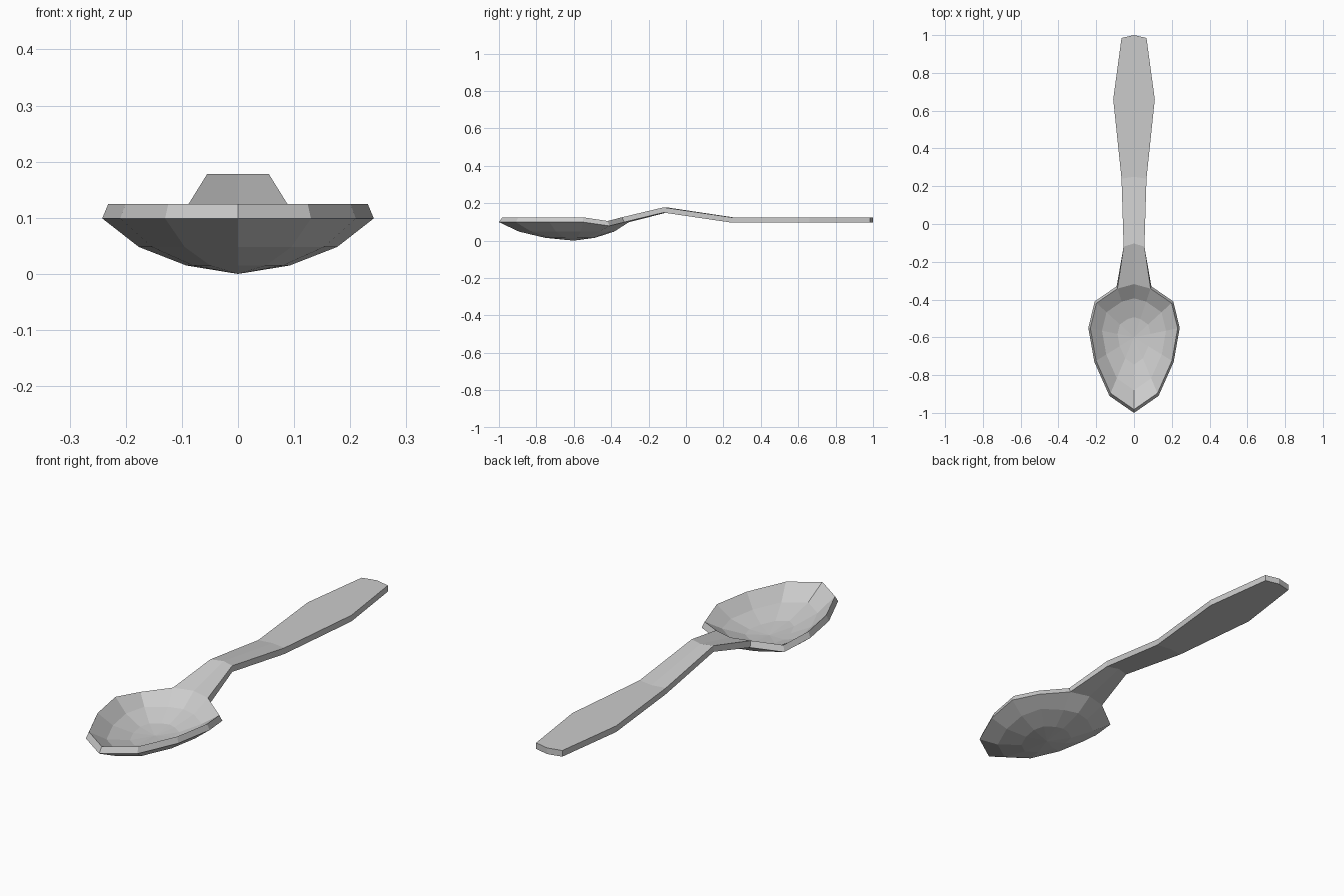
import bpy, bmesh

if "Cube" in bpy.data.objects:
    bpy.data.objects.remove(bpy.data.objects["Cube"])

bm = bmesh.new()
CY = -0.6  # centre of the bowl along y

# Half outline of the bowl rim: x, y, height offset
half = [(0, -1.0, 0), (0.13, -0.91, 0), (0.21, -0.73, 0), (0.242, -0.55, 0),
        (0.208, -0.41, -0.02), (0.092, -0.33, 0), (0, -0.305, 0)]
outline = half + [(-x, y, dz) for x, y, dz in reversed(half[1:-1])]
N = len(outline)


def ring(scale, z, dip=0.0):
    return [bm.verts.new((x * scale, CY + (y - CY) * scale, z + dz * dip))
            for x, y, dz in outline]


def bridge(a, b, skip=()):
    n = len(a)
    for i in range(n):
        if i not in skip:
            j = (i + 1) % n
            bm.faces.new((a[i], a[j], b[j], b[i]))


def fan(loop, z):
    tip = bm.verts.new((0, CY, z))
    for i in range(N):
        bm.faces.new((loop[i], loop[(i + 1) % N], tip))


# Bowl: underside, sloping rim band, inside
under2, under1 = ring(0.38, 0.015), ring(0.73, 0.048)
low, top = ring(1.0, 0.099, 1), ring(0.955, 0.125, 1)
in1, in2 = ring(0.70, 0.07), ring(0.36, 0.038)
fan(under2, 0.0)
bridge(under2, under1)
bridge(under1, low)
bridge(low, top, skip=(5, 6))  # opening for the handle
bridge(top, in1)
bridge(in1, in2)
fan(in2, 0.028)

# Handle: grown out of the rim opening; y side, y middle, half width, top z
prev = [top[5], top[6], top[7], low[7], low[6], low[5]]
for ys, ym, w, z in [(-0.12, -0.103, 0.055, 0.178), (0.24, 0.25, 0.066, 0.125),
                     (0.66, 0.66, 0.11, 0.125), (0.985, 1.0, 0.066, 0.125)]:
    t = 0.028
    cur = [bm.verts.new(p) for p in ((w, ys, z), (0, ym, z), (-w, ys, z),
                                     (-w, ys, z - t), (0, ym, z - t), (w, ys, z - t))]
    bridge(prev, cur)
    prev = cur
# End cap
bm.faces.new((prev[0], prev[1], prev[4], prev[5]))
bm.faces.new((prev[1], prev[2], prev[3], prev[4]))

bmesh.ops.recalc_face_normals(bm, faces=bm.faces[:])
mesh = bpy.data.meshes.new("spoon")
bm.to_mesh(mesh)
bm.free()
bpy.context.collection.objects.link(bpy.data.objects.new("spoon", mesh))
